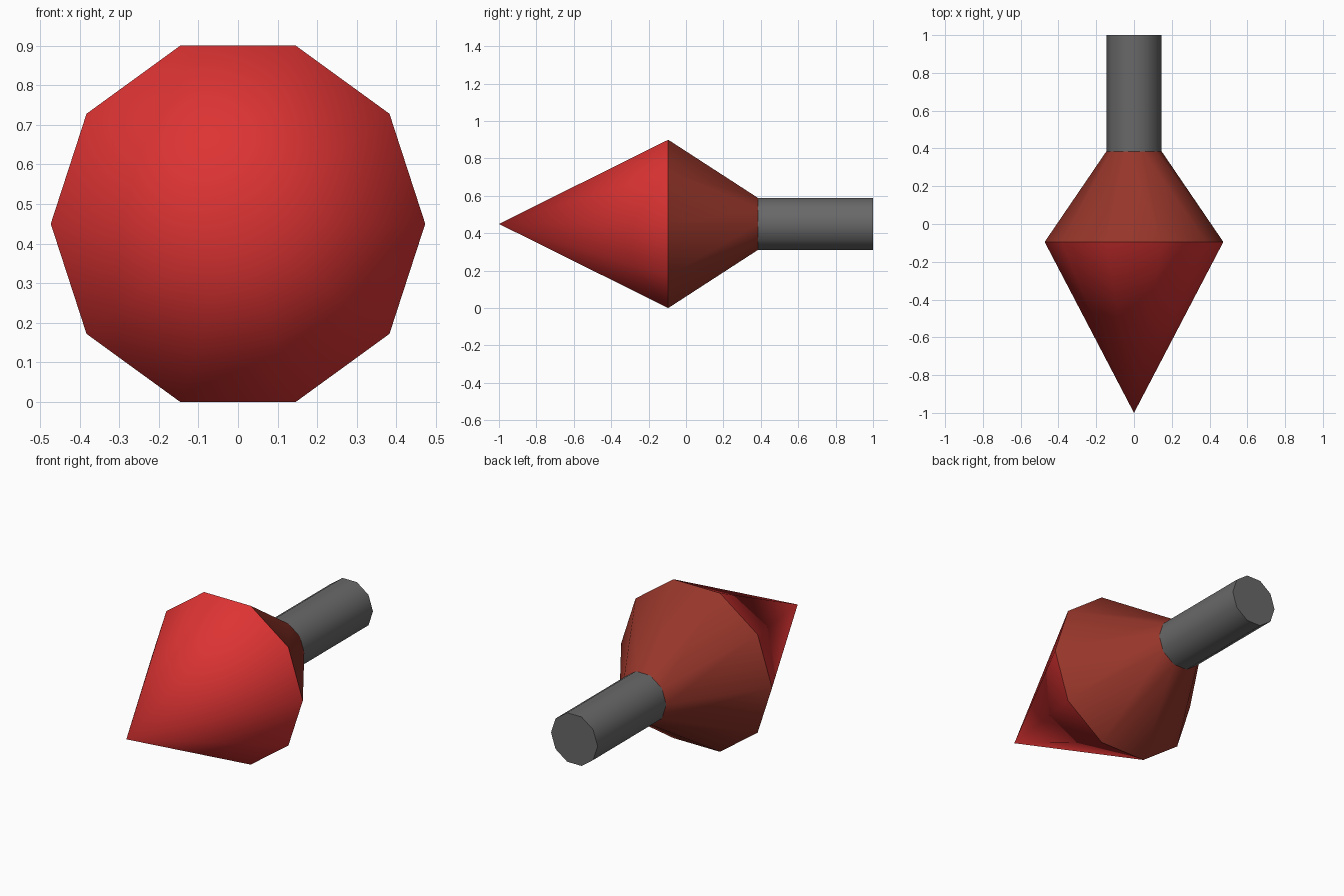
import bpy, bmesh, math

if "Cube" in bpy.data.objects:
    bpy.data.objects.remove(bpy.data.objects["Cube"])

SIDES = 10
AXIS_Z = 0.45


def material(name, rgb):
    m = bpy.data.materials.new(name)
    m.diffuse_color = (*rgb, 1.0)
    m.use_nodes = True
    m.node_tree.nodes["Principled BSDF"].inputs["Base Color"].default_value = m.diffuse_color
    return m


def lathe(name, profile, mat, cap_end=False):
    """Ten-sided surface around the y axis; profile is a list of (y, radius)."""
    bm = bmesh.new()
    rings = []
    for y, r in profile:
        n = SIDES if r > 0 else 1
        rings.append([bm.verts.new((r * math.cos(math.tau * i / SIDES), y,
                                    AXIS_Z + r * math.sin(math.tau * i / SIDES)))
                      for i in range(n)])
    for a, b in zip(rings, rings[1:]):
        for i in range(SIDES):
            j = (i + 1) % SIDES
            if len(a) == 1:
                bm.faces.new((a[0], b[i], b[j]))
            else:
                bm.faces.new((a[i], b[i], b[j], a[j]))
    if cap_end:
        bm.faces.new(rings[-1][::-1])
    # wind faces outward from the axis, cap towards +y
    bm.normal_update()
    for f in bm.faces:
        c = f.calc_center_median()
        n = f.normal
        out = n.x * c.x + n.z * (c.z - AXIS_Z)
        if (n.y if abs(n.y) > 0.99 else out) < 0:
            f.normal_flip()
    me = bpy.data.meshes.new(name)
    bm.to_mesh(me)
    bm.free()
    me.materials.append(mat)
    ob = bpy.data.objects.new(name, me)
    bpy.context.collection.objects.link(ob)
    bpy.ops.object.select_all(action='DESELECT')
    ob.select_set(True)
    bpy.context.view_layer.objects.active = ob
    bpy.ops.object.shade_smooth_by_angle(angle=math.radians(50))
    return ob


red = material("bright red", (0.723, 0.033, 0.033))
brown = material("red brown", (0.305, 0.036, 0.023))
gray = material("dark gray", (0.14, 0.14, 0.14))

# pointed front cone
lathe("tip", [(-1.0, 0.0), (-0.095, 0.473)], red)
# tapered back of the head
lathe("shoulder", [(-0.095, 0.473), (0.385, 0.146)], brown)
# straight rod with a closed end
lathe("shaft", [(0.385, 0.146), (1.0, 0.146)], gray, cap_end=True)
